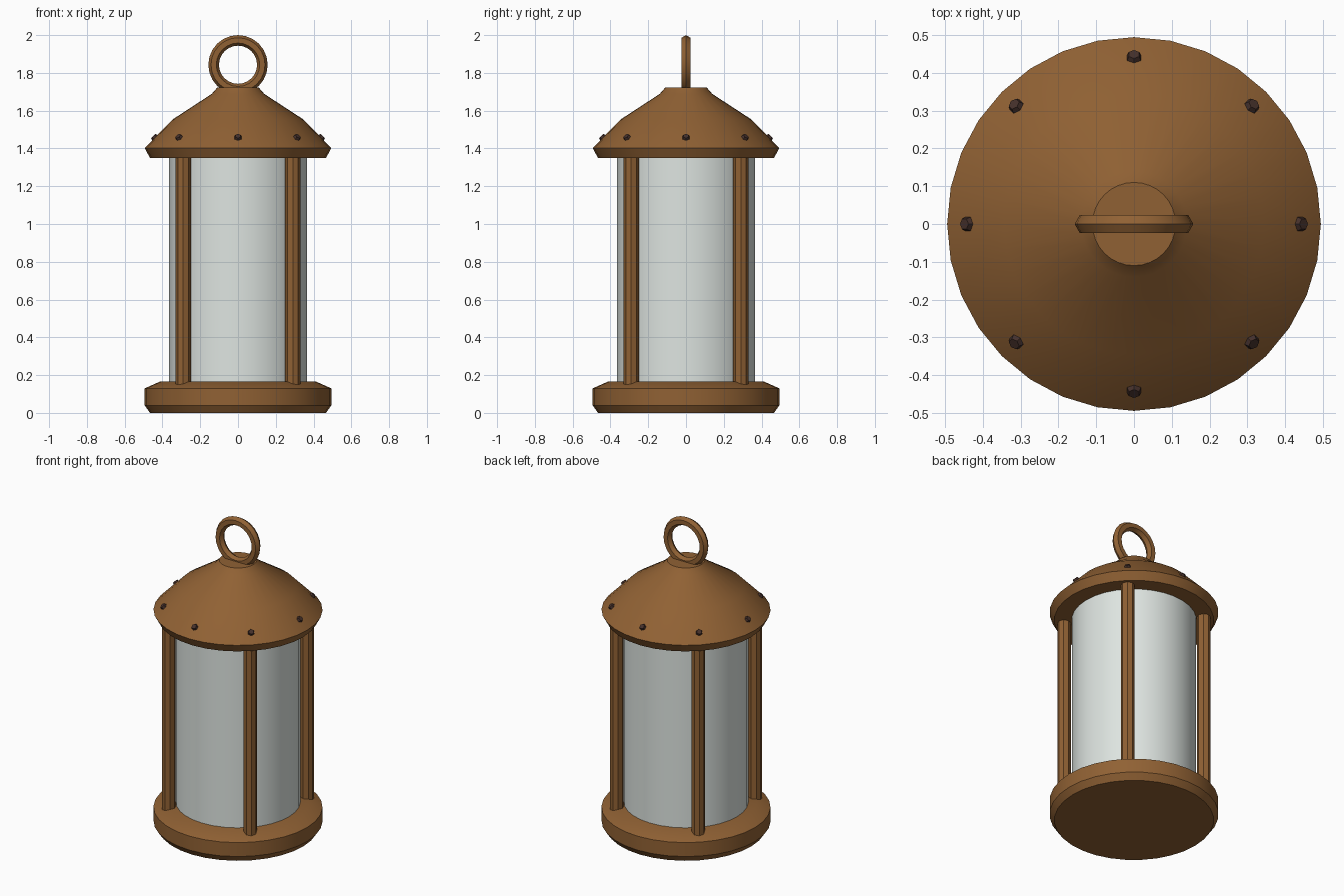
import bpy, bmesh, math
from mathutils import Vector, Matrix

if "Cube" in bpy.data.objects:
    bpy.data.objects.remove(bpy.data.objects["Cube"])


def mat(name, rgb):
    m = bpy.data.materials.new(name)
    m.diffuse_color = (*rgb, 1)
    m.use_nodes = True
    m.node_tree.nodes["Principled BSDF"].inputs["Base Color"].default_value = m.diffuse_color
    return m


BRONZE = mat("bronze", (0.28, 0.12, 0.034))
GLASS = mat("pale glass", (0.73, 0.78, 0.75))
IRON = mat("dark iron", (0.06, 0.03, 0.024))


def make(name, bm, material, smooth=None):
    bmesh.ops.recalc_face_normals(bm, faces=bm.faces)
    me = bpy.data.meshes.new(name)
    bm.to_mesh(me)
    bm.free()
    me.materials.append(material)
    ob = bpy.data.objects.new(name, me)
    bpy.context.collection.objects.link(ob)
    if smooth:
        bpy.ops.object.select_all(action='DESELECT')
        ob.select_set(True)
        bpy.context.view_layer.objects.active = ob
        bpy.ops.object.shade_smooth_by_angle(angle=math.radians(smooth))
    return ob


def lathe(name, profile, n, material, smooth=None, at=(0, 0), phase=0.0):
    """Closed turned solid from (radius, z) points, bottom to top."""
    bm = bmesh.new()
    rings = []
    for r, z in profile:
        rings.append([bm.verts.new((at[0] + r * math.cos(phase + 2 * math.pi * i / n),
                                    at[1] + r * math.sin(phase + 2 * math.pi * i / n), z))
                      for i in range(n)])
    for a, b in zip(rings, rings[1:]):
        for i in range(n):
            j = (i + 1) % n
            bm.faces.new((a[i], a[j], b[j], b[i]))
    bm.faces.new(rings[0])
    bm.faces.new(rings[-1])
    return make(name, bm, material, smooth)


# Base, glass cylinder and roof
lathe("base", [(0.466, 0), (0.494, 0.04), (0.494, 0.13), (0.415, 0.165)], 32, BRONZE, 30)
lathe("glass", [(0.365, 0.15), (0.365, 1.37)], 32, GLASS, 30)
lathe("roof", [(0.466, 1.35), (0.494, 1.402), (0.344, 1.555),
               (0.14, 1.688), (0.11, 1.722)], 32, BRONZE, 30)

# Four octagonal posts on the diagonals
for k in range(4):
    a = math.radians(45 + 90 * k)
    lathe(f"post_{k + 1}", [(0.04, 0.15), (0.04, 1.36)], 8, BRONZE,
          at=(0.41 * math.cos(a), 0.41 * math.sin(a)))

# Eight hexagonal rivets set square to the roof slope
for k in range(8):
    a = math.radians(45 * k)
    out = Vector((math.cos(a), math.sin(a), 0))
    normal = (out + Vector((0, 0, 1))).normalized()
    side = Vector((-math.sin(a), math.cos(a), 0))
    up = normal.cross(side)
    rot = Matrix((side, up, normal)).transposed().to_4x4()
    bm = bmesh.new()
    bmesh.ops.create_cone(bm, cap_ends=True, segments=6, radius1=0.024, radius2=0.016,
                          depth=0.022,
                          matrix=Matrix.Translation(out * 0.441 + Vector((0, 0, 1.458))) @ rot)
    make(f"rivet_{k + 1}", bm, IRON)

# Carrying ring with a hexagonal section
bm = bmesh.new()
N, M, R, r = 24, 6, 0.129, 0.028
grid = []
for i in range(N):
    t = 2 * math.pi * i / N
    row = []
    for j in range(M):
        p = 2 * math.pi * j / M
        d = R + r * math.cos(p)
        row.append(bm.verts.new((d * math.cos(t), r * math.sin(p), 1.843 + d * math.sin(t))))
    grid.append(row)
for i in range(N):
    for j in range(M):
        bm.faces.new((grid[i][j], grid[(i + 1) % N][j],
                      grid[(i + 1) % N][(j + 1) % M], grid[i][(j + 1) % M]))
make("hanging_ring", bm, BRONZE, 30)
